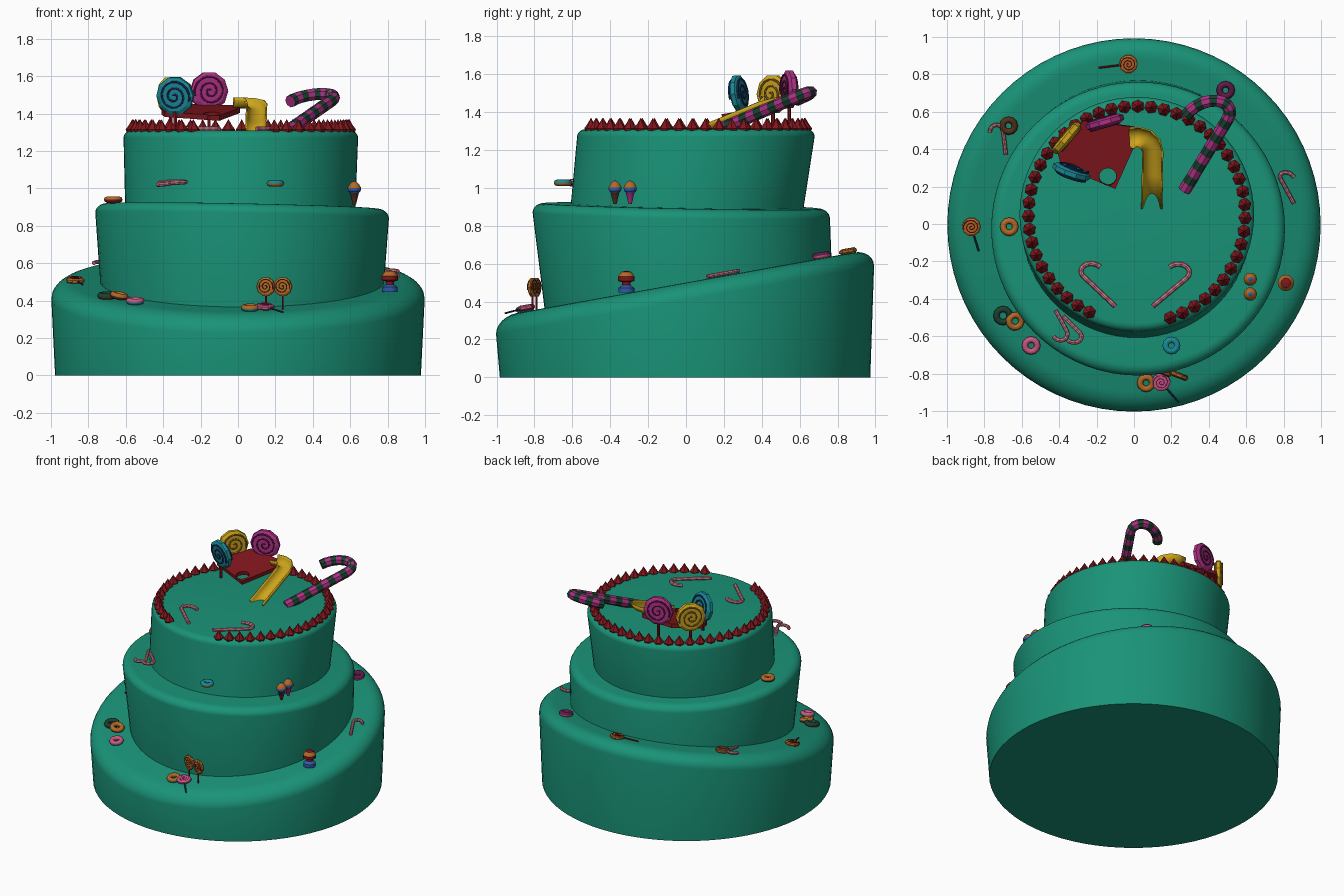
import bpy, bmesh, math
from mathutils import Vector, Matrix

if "Cube" in bpy.data.objects:
    bpy.data.objects.remove(bpy.data.objects["Cube"])

COL = dict(icing=(0.01, 0.29, 0.185), red=(0.22, 0.008, 0.012), magenta=(0.42, 0.03, 0.23),
           darkgreen=(0.012, 0.05, 0.03), yellow=(0.62, 0.38, 0.012), cyan=(0.01, 0.25, 0.3),
           navy=(0.01, 0.03, 0.12), pink=(0.6, 0.1, 0.22), cream=(0.5, 0.3, 0.25), plum=(0.12, 0.01, 0.07),
           orange=(0.45, 0.14, 0.02), brown=(0.09, 0.03, 0.012), blue=(0.03, 0.1, 0.4), ochre=(0.25, 0.12, 0.01))
MATS = {}


def mat(name):
    if name not in MATS:
        MATS[name] = bpy.data.materials.new(name)
        MATS[name].diffuse_color = (*COL[name], 1)
    return MATS[name]


def finish(name, bm, colours, smooth=0.6, recalc=True):
    if recalc:
        bmesh.ops.recalc_face_normals(bm, faces=bm.faces)
    me = bpy.data.meshes.new(name)
    bm.to_mesh(me)
    bm.free()
    for c in colours:
        me.materials.append(mat(c))
    if smooth:
        me.shade_smooth()
        me.set_sharp_from_angle(angle=smooth)
    ob = bpy.data.objects.new(name, me)
    bpy.context.collection.objects.link(ob)
    return ob


def place(pos, normal=(0, 0, 1)):
    return Matrix.Translation(pos) @ Vector(normal).to_track_quat('Z', 'Y').to_matrix().to_4x4()


def bridge(bm, a, b, m=0, closed=True):
    n = len(a)
    for i in range(n if closed else n - 1):
        j = (i + 1) % n
        bm.faces.new((a[i], a[j], b[j], b[i])).material_index = m


def lathe(name, profile, colours, spans, mats, sides=12, smooth=0.6, loop=False):
    """Revolve (r, z) points; spans gives the colour index of each profile segment."""
    bm = bmesh.new()
    for M in mats:
        rings = [[bm.verts.new(M @ Vector((max(r, 1e-4) * math.cos(2 * math.pi * i / sides),
                                           max(r, 1e-4) * math.sin(2 * math.pi * i / sides), z)))
                  for i in range(sides)] for r, z in profile]
        for k in range(len(rings) - (0 if loop else 1)):
            bridge(bm, rings[k], rings[(k + 1) % len(rings)], spans[k % len(spans)])
        if not loop:
            bm.faces.new(rings[0][::-1]).material_index = spans[0]
            bm.faces.new(rings[-1]).material_index = spans[-1]
    return finish(name, bm, colours, smooth)


def tube(name, pts, r, colours, b=None, sides=8, band=1, M=Matrix(), half=False):
    """Sweep a circle (or lower half circle) along points, colours alternating per band."""
    bm = bmesh.new()
    pts = [Vector(p) for p in pts]
    rings = []
    for i, p in enumerate(pts):
        t = (pts[min(i + 1, len(pts) - 1)] - pts[max(i - 1, 0)]).normalized()
        s = Vector(b).normalized() if b else t.cross((0, 0, 1) if abs(t.z) < 0.95 else (1, 0, 0)).normalized()
        u = s.cross(t)
        angs = [math.pi + math.pi * k / sides for k in range(sides + 1)] if half else \
               [2 * math.pi * k / sides for k in range(sides)]
        rings.append([bm.verts.new(M @ (p + r * (s * math.cos(a) + u * math.sin(a)))) for a in angs])
    for k in range(len(rings) - 1):
        bridge(bm, rings[k], rings[k + 1], (k // band) % len(colours), not half)
    if not half:
        bm.faces.new(rings[0][::-1])
        bm.faces.new(rings[-1])
    return finish(name, bm, colours)


def tier(name, bc, br, bplane, tc, tr, tplane, eh, ev, n=72):
    """Slanted cake layer: bottom and top rings on tilted planes, rounded shoulder."""
    bm = bmesh.new()
    def ring(c, r, plane, dz=0):
        out = []
        for i in range(n):
            a = 2 * math.pi * i / n
            x, y = c[0] + r * math.cos(a), c[1] + r * math.sin(a)
            out.append(bm.verts.new((x, y, plane[0] + plane[1] * x + plane[2] * y + dz)))
        return out
    rings = [ring(bc, br, bplane)]
    for k in range(7):
        a = math.pi / 2 * k / 6
        rings.append(ring(tc, tr - eh * (1 - math.cos(a)), tplane, -ev * (1 - math.sin(a))))
    for p, q in zip(rings, rings[1:]):
        bridge(bm, p, q)
    bm.faces.new(rings[0][::-1])
    bm.faces.new(rings[-1])
    return finish(name, bm, ['icing'], 0.7)


# Cake layers
tier('bottom_tier', (0, -0.005), 0.978, (0, 0, 0), (0, -0.005), 0.998, (0.5, 0, 0.18), 0.11, 0.09)
tier('middle_tier', (0.022, 0.015), 0.755, (0.44, 0, 0.18), (0.022, -0.025), 0.785, (0.905, -0.02, -0.02), 0.06, 0.05)
tier('top_tier', (0.012, 0), 0.614, (0.85, 0, 0), (0.015, 0.052), 0.627, (1.31, 0, 0), 0.045, 0.04)

# Piped icing peaks round the top, with a gap at the front
N = 46
peaks = []
for i in range(N):
    a = math.radians(-72 + 316 * i / (N - 1))
    peaks.append(Matrix.Translation((0.015 + 0.58 * math.cos(a), 0.05 + 0.58 * math.sin(a), 1.3))
                 @ Matrix.Rotation(a * 3, 4, 'Z'))
lathe('icing_peaks', [(0.03, 0), (0.036, 0.014), (0.019, 0.038), (0, 0.07)], ['red'], [0, 0, 0], peaks, 6, None)


# Candy canes
def cane(name, foot, top, end, r, colours, band=1, steps=10):
    foot, top, end = Vector(foot), Vector(top), Vector(end)
    d, c = (top - foot).normalized(), (top + end) / 2
    h = top - c
    pts = [foot.lerp(top, i / steps) for i in range(steps)]
    pts += [c + h * math.cos(math.pi * i / steps) + d * h.length * math.sin(math.pi * i / steps) for i in range(steps + 1)]
    tube(name, pts, r, colours, b=d.cross(end - top), band=band)


def s1(x, y, lift=0.012):
    return (x, y, 0.5 + 0.18 * y + lift)


cane('large_candy_cane', (0.27, 0.18, 1.31), (0.5, 0.56, 1.47), (0.28, 0.58, 1.465), 0.034, ['magenta', 'darkgreen'])
PW = ['pink', 'cream']
cane('top_cane_left', (-0.10, -0.44, 1.318), (-0.27, -0.28, 1.318), (-0.18, -0.23, 1.318), 0.013, PW)
cane('top_cane_right', (0.10, -0.44, 1.318), (0.28, -0.29, 1.318), (0.19, -0.23, 1.318), 0.013, PW)
cane('left_cane', s1(-0.685, 0.37), s1(-0.70, 0.5), s1(-0.77, 0.49), 0.011, PW)
cane('right_cane', s1(0.855, 0.11), s1(0.785, 0.24), s1(0.855, 0.25), 0.011, PW)
cane('wall_cane_a', (-0.42, -0.46, 1.03), (-0.36, -0.57, 1.03), (-0.43, -0.6, 1.02), 0.012, PW)
cane('wall_cane_b', (-0.38, -0.49, 1.035), (-0.29, -0.58, 1.035), (-0.355, -0.62, 1.03), 0.012, PW)


# Lollipops
def lollipop(name, pos, normal, r, t, face, swirl, stick_end, stick_r, stick='red'):
    M = place(pos, normal)
    lathe(name + '_disc', [(0.8 * r, -t), (r, -0.5 * t), (r, 0.5 * t), (0.8 * r, t)], [face], [0, 0, 0], [M], 10, 0.3)
    for s in (-1, 1):
        spiral = [(r * 0.85 * i / 40 * math.cos(i * 0.4), r * 0.85 * i / 40 * math.sin(i * 0.4), s * t) for i in range(2, 41)]
        tube(name + '_swirl', spiral, r * 0.065, [swirl], b=(0, 0, 1), sides=6, M=M)
    tube(name + '_stick', [pos, stick_end], stick_r, [stick], sides=6)


for nm, x, y, z, nrm, face, sw in (('magenta_lollipop', -0.155, 0.545, 1.52, (0.27, -0.96, 0), 'magenta', 'plum'),
                                   ('teal_lollipop', -0.335, 0.28, 1.495, (0.32, 0.93, 0.15), 'cyan', 'navy'),
                                   ('yellow_lollipop', -0.36, 0.46, 1.495, (-0.77, 0.64, 0), 'yellow', 'ochre')):
    lollipop(nm, (x, y, z), nrm, 0.104, 0.024, face, sw, (x, y, 1.32), 0.01)
N1 = (0, -0.18, 1)
lollipop('back_lollipop', s1(-0.03, 0.855), N1, 0.05, 0.012, 'orange', 'red', s1(-0.19, 0.835), 0.005)
lollipop('left_lollipop', s1(-0.87, -0.015), N1, 0.05, 0.012, 'orange', 'red', s1(-0.83, -0.145), 0.005, 'navy')
lollipop('front_pink_lollipop', s1(0.145, -0.845, 0.02), N1, 0.05, 0.012, 'pink', 'magenta', s1(0.24, -0.955, 0.01), 0.005, 'navy')
for i, (x, y) in enumerate(((0.15, -0.79), (0.24, -0.81))):
    lollipop(f'front_standing_lollipop_{i}', (x, y, 0.475), (0.35, 0.9, 0), 0.052, 0.012, 'orange', 'brown', (x, y, 0.35), 0.005)


# Doughnuts: dough below, glaze above
def donut(name, pos, normal, dough, glaze, R=0.033, r=0.017):
    prof = [(R + r * math.cos(2 * math.pi * k / 8), r * math.sin(2 * math.pi * k / 8)) for k in range(8)]
    lathe(name, prof, [dough, glaze], [1, 1, 1, 1, 0, 0, 0, 0], [place(pos, normal)], 12, 1.0, True)


donut('left_back_donut', s1(-0.67, 0.525, 0.015), N1, 'orange', 'brown')
donut('right_back_donut', s1(0.49, 0.715, 0.015), N1, 'pink', 'plum')
donut('dark_donut', s1(-0.70, -0.49, 0.015), N1, 'brown', 'darkgreen', 0.036)
donut('orange_donut', s1(-0.635, -0.52, 0.02), (0.2, -0.18, 1), 'brown', 'orange', 0.034)
donut('pink_donut', s1(-0.55, -0.65, 0.015), N1, 'cyan', 'pink')
donut('front_donut', s1(0.065, -0.85, 0.015), N1, 'cyan', 'orange')
donut('middle_tier_donut', (-0.667, -0.015, 0.94), (0, 0, 1), 'red', 'orange')
donut('wall_donut', (0.2, -0.65, 1.027), (0, 0, 1), 'orange', 'cyan', 0.031)

# Ice cream cones on the middle tier
for i, (y, cone) in enumerate(((-0.375, 'brown'), (-0.295, 'magenta'))):
    lathe(f'ice_cream_{i}', [(0.009, 0), (0.024, 0.06), (0.034, 0.07), (0.036, 0.088), (0.025, 0.108), (0.012, 0.12), (0, 0.125)],
          [cone, 'blue', 'orange'], [0, 1, 1, 2, 2, 1], [Matrix.Translation((0.622, y, 0.915))], 10)

# Sweet dispenser on the bottom tier
lathe('sweet_dispenser', [(0.042, 0), (0.042, 0.025), (0.022, 0.04), (0.022, 0.055), (0.044, 0.062), (0.044, 0.085), (0.026, 0.11), (0, 0.116)],
      ['blue', 'red', 'orange'], [0, 0, 1, 1, 1, 2, 1], [Matrix.Translation((0.812, -0.315, 0.447))], 12)

# Playground platform with a round hole
bm = bmesh.new()
outer = [(-0.41, 0.39), (-0.27, 0.555), (0, 0.52), (0.012, 0.44), (-0.10, 0.19), (-0.39, 0.31)]
hole = [(-0.14 + 0.046 * math.cos(k * math.pi / 8), 0.255 + 0.046 * math.sin(k * math.pi / 8)) for k in range(16)]
edges = []
for loop in (outer, hole):
    vs = [bm.verts.new((x, y, 1.375 + 0.17 * (y - 0.19))) for x, y in loop]
    edges += [bm.edges.new((vs[i], vs[(i + 1) % len(vs)])) for i in range(len(vs))]
bmesh.ops.triangle_fill(bm, edges=edges, use_beauty=True, normal=(0, 0, 1))
platform = finish('platform', bm, ['red'], None)
mod = platform.modifiers.new('thickness', 'SOLIDIFY')
mod.thickness, mod.offset = 0.028, 0

# Half-pipe slide
slide = tube('slide', [(-0.025, 0.46, 1.485), (0.03, 0.463, 1.485), (0.065, 0.452, 1.482), (0.09, 0.425, 1.472),
                       (0.10, 0.385, 1.455), (0.098, 0.24, 1.395), (0.095, 0.08, 1.328)], 0.053, ['yellow'], sides=10, half=True)
mod = slide.modifiers.new('thickness', 'SOLIDIFY')
mod.thickness, mod.offset = 0.008, 0

for m in bpy.data.materials:
    if m.users and not m.is_grease_pencil:
        m.use_nodes = True
        m.node_tree.nodes["Principled BSDF"].inputs["Base Color"].default_value = m.diffuse_color
